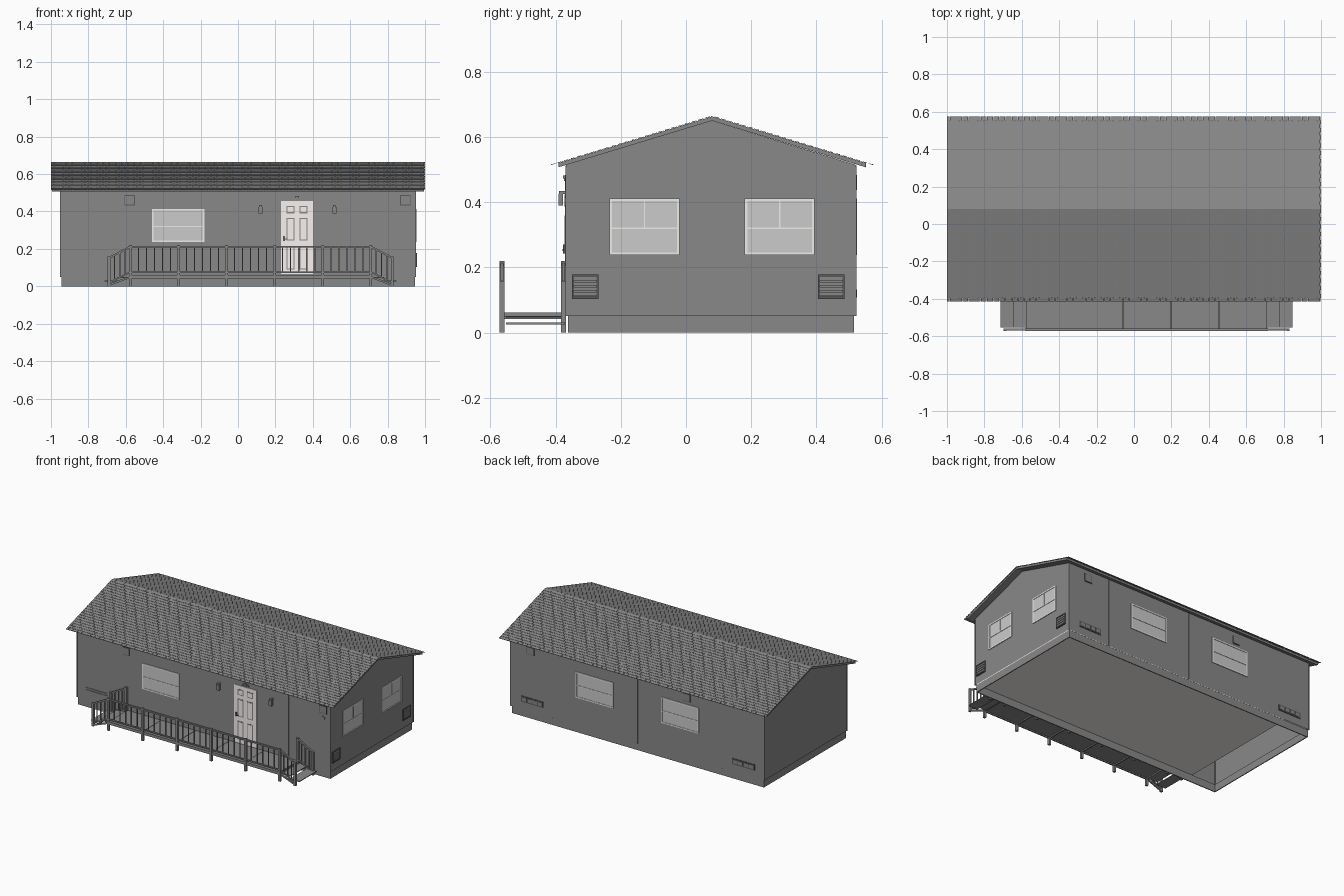
import bpy, bmesh, math
from mathutils import Vector, Matrix

if "Cube" in bpy.data.objects:
    bpy.data.objects.remove(bpy.data.objects["Cube"])

FRAME, GLASS, DOOR = (0.85, 0.86, 0.82), (0.6, 0.6, 0.6), (0.95, 0.9, 0.88)
WALL, DARK = (0.25, 0.25, 0.25), (0.1, 0.1, 0.1)

def finish(name, bm, color=WALL):
    bmesh.ops.recalc_face_normals(bm, faces=bm.faces[:])
    me = bpy.data.meshes.new(name)
    bm.to_mesh(me)
    bm.free()
    ob = bpy.data.objects.new(name, me)
    bpy.context.collection.objects.link(ob)
    mat = bpy.data.materials.get(str(color)) or bpy.data.materials.new(str(color))
    mat.diffuse_color = (*color, 1)
    mat.use_nodes = True
    mat.node_tree.nodes["Principled BSDF"].inputs["Base Color"].default_value = mat.diffuse_color
    me.materials.append(mat)
    return ob

def boxes(name, items, color=WALL):
    """One object from boxes given as x0, x1, y0, y1, z0, z1."""
    bm = bmesh.new()
    for x0, x1, y0, y1, z0, z1 in items:
        m = Matrix.Translation(((x0+x1)/2, (y0+y1)/2, (z0+z1)/2)) @ Matrix.Diagonal((x1-x0, y1-y0, z1-z0, 1))
        bmesh.ops.create_cube(bm, size=1, matrix=m)
    return finish(name, bm, color)

def extrude_x(name, profile, hx, open_bottom=False):
    """Profile in (y, z) extruded from -hx to hx; first edge is the bottom."""
    bm = bmesh.new()
    a = [bm.verts.new((-hx, y, z)) for y, z in profile]
    b = [bm.verts.new((hx, y, z)) for y, z in profile]
    n = len(profile)
    bm.faces.new(a)
    bm.faces.new(b)
    for i in range(1 if open_bottom else 0, n):
        j = (i + 1) % n
        bm.faces.new((a[i], a[j], b[j], b[i]))
    return finish(name, bm)

def on_wall(side, u0, u1, d0, d1, z0, z1):
    """Box on a wall: u runs along the wall, d is distance outwards."""
    if side == 'front':
        return (u0, u1, FY - d1, FY - d0, z0, z1)
    if side == 'back':
        return (u0, u1, BY + d0, BY + d1, z0, z1)
    return (WX + d0, WX + d1, u0, u1, z0, z1)

WX, FY, BY, RY, SL = 0.95, -0.367, 0.52, 0.08, 0.303

# Walls, skirting and floor (the floor stops short of the left end)
extrude_x('walls', [(FY, .05), (BY, .05), (BY, .515), (RY, .65), (FY, .515)], WX, True)
t = .006
boxes('skirting', [(-.945, .945, FY+.005, FY+.005+t, 0, .05), (-.945, .945, BY-.005-t, BY-.005, 0, .05),
                   (-.945, -.945+t, FY+.005, BY-.005, 0, .05), (.945-t, .945, FY+.005, BY-.005, 0, .05)])
boxes('floor', [(-.76, .945, FY+.004, BY-.004, .05, .056)], DOOR)

# Wall seams and corner trims
seams = [on_wall('front', .633, .639, 0, .003, .05, .512)]
seams += [on_wall('back', x-.003, x+.003, 0, .003, .05, .512) for x in (-.635, 0, .635)]
seams += [(sx*WX-.003, sx*WX+.003, y-.003, y+.003, .05, .51) for sx in (-1, 1) for y in (FY, BY)]
boxes('wall_trim', seams)

# Roof slab
h, th = .472, .013
top, low = .663, .663 - SL*h
extrude_x('roof_slab', [(RY-h, low-th), (RY, top-th), (RY+h, low-th), (RY+h, low), (RY, top), (RY-h, low)], .995)

# Shingles: staggered wedge tabs on both slopes
bm = bmesh.new()
rows, tab, span = 24, .033, .495
for s in (-1, 1):
    for r in range(rows):
        d0, d1 = span*r/rows, span*(r+1)/rows
        x = -1 - (tab/2 if r % 2 else 0)
        while x < .999:
            xa, xb = max(x, -1), min(x + tab - .002, 1)
            x += tab
            q = []
            for px in (xa, xb):
                q.append([bm.verts.new((px, RY + s*d, .6635 - SL*d + e))
                          for d, e in ((d0, .001), (d1, .0025), (d1, 0))])
            a, b = q
            bm.faces.new(a)
            bm.faces.new(b)
            for i in range(3):
                j = (i + 1) % 3
                bm.faces.new((a[i], a[j], b[j], b[i]))
finish('roof_shingles', bm)

# Windows: frame, glass and glazing bars
frames, panes = [], []
z0, z1, w = .238, .412, .008
for side, u0, u1 in (('front', -.46, -.18), ('back', -.46, -.18), ('back', .18, .46),
                     ('right', -.235, -.02), ('right', .18, .395)):
    panes.append(on_wall(side, u0, u1, -.001, .002, z0, z1))
    mid, zm = (u0+u1)/2, (z0+z1)/2 - .005
    bars = [(u0, u0+w, z0, z1), (u1-w, u1, z0, z1), (u0, u1, z0, z0+w),
            (u0, u1, z1-w, z1), (u0, u1, zm-.003, zm+.003)]
    if side == 'right':
        bars.append((mid-.002, mid+.002, zm, z1))
    frames += [on_wall(side, a, b, 0, .005, c, d) for a, b, c, d in bars]
boxes('window_frames', frames, FRAME)
boxes('window_glass', panes, GLASS)

# Door with six raised panels
boxes('door', [on_wall('front', .23, .4, 0, .004, .065, .455)], DOOR)
edges, panels = [], []
for xc in (.28, .35):
    for a, b in ((.39, .43), (.245, .365), (.09, .215)):
        edges.append(on_wall('front', xc-.022, xc+.022, .003, .005, a, b))
        panels.append(on_wall('front', xc-.016, xc+.016, .004, .006, a+.006, b-.006))
boxes('door_panel_edges', edges, WALL)
boxes('door_panels', panels, DOOR)
boxes('door_handle', [on_wall('front', .241, .251, .004, .01, .243, .27),
                      on_wall('front', .245, .265, .008, .012, .25, .256)], DARK)

# Wall lamps, the lamp over the door and the round bell
lamps = []
for x in (.12, .515):
    lamps += [on_wall('front', x-.011, x+.011, .01, .025, .39, .425),
              on_wall('front', x-.007, x+.007, 0, .022, .425, .435)]
lamps += [on_wall('front', .295, .34, 0, .008, .465, .473), on_wall('front', .308, .325, 0, .01, .473, .482)]
boxes('wall_lamps', lamps)
bm = bmesh.new()
bmesh.ops.create_cone(bm, cap_ends=True, segments=16, radius1=.014, radius2=.014, depth=.008,
                      matrix=Matrix.Translation((.895, FY-.002, .4)) @ Matrix.Rotation(math.pi/2, 4, 'X'))
finish('wall_bell', bm)

# Upper square boxes, low slotted vents and louvred side vents
backs, vents = [], []
for side, u in (('front', -.58), ('front', .895), ('back', .8), ('back', -.37)):
    backs.append(on_wall(side, u-.028, u+.028, 0, .003, .433, .487))
    vents.append(on_wall(side, u-.024, u+.024, 0, .005, .437, .483))
vents += [on_wall('front', -.88, -.72, 0, .004, z, z+.008) for z in (.112, .127)]
for a in (.7, -.88):
    backs += [on_wall('back', a, a+.17, 0, .003, .1, .14)]
    vents += [on_wall('back', a+.01+i*.039, a+.043+i*.039, 0, .005, .108, .132) for i in range(4)]
for a in (-.35, .405):
    b = a + .082
    backs += [on_wall('right', c, d, 0, .007, e, f) for c, d, e, f in
              ((a, a+.007, .103, .178), (b-.007, b, .103, .178), (a, b, .103, .11), (a, b, .171, .178))]
    vents += [on_wall('right', a+.007, b-.007, 0, .005, .114+i*.015, .125+i*.015) for i in range(4)]
boxes('vent_frames', backs, DARK)
boxes('vent_covers', vents)

# Porch deck, joists and stair treads
X0, X1, YF, YB, p = -.575, .71, -.565, -.376, .0075
posts_x = [X0 + (X1-X0)*i/5 for i in range(6)]
boxes('porch_deck', [(a+.001, b-.001, YF-.004, FY, .05, .061) for a, b in zip(posts_x, posts_x[1:])])
boxes('deck_beams', [(X0, X1, y-.004, y+.004, .042, .051) for y in (YF, YB)] +
      [(x-.004, x+.004, YF, YB, .042, .051) for x in posts_x])
treads = []
for s, e in ((-1, X0), (1, X1)):
    for i, z in enumerate((.044, .025)):
        a, b = sorted((e + s*i*.068, e + s*(i*.068 + .07)))
        treads.append((a, b, YF+.012, YB+.004, z, z+.005))
boxes('stair_treads', treads)

# Posts: tall ones in front and at stair heads, short ones at stair feet
posts = [(x-p, x+p, YF-p, YF+p, 0, .22) for x in posts_x]
posts += [(x-p, x+p, YB-p, YB+p, 0, .22 if x in (X0, X1) else .051) for x in posts_x]
feet = (X0-.115, X1+.115)
posts += [(x-p, x+p, y-p, y+p, 0, .158) for x in feet for y in (YF, YB)]
boxes('porch_posts', posts)

# Front railing with balusters
boxes('front_rails', [(X0, X1, YF-.006, YF+.006, .207, .216), (X0, X1, YF-.004, YF+.004, .072, .08)])
bal = []
for a, b in zip(posts_x, posts_x[1:]):
    for i in range(1, 6):
        x = a + (b-a)*i/6
        bal.append((x-.003, x+.003, YF-.003, YF+.003, .075, .21))
for s, e in ((-1, X0), (1, X1)):
    for y in (YF, YB):
        for i in (1, 2, 3):
            x, dz = e + s*.115*i/4, .06*i/4
            bal.append((x-.003, x+.003, y-.003, y+.003, .075-dz, .21-dz))
boxes('balusters', bal)

# Sloping stair rails and stringers
bm = bmesh.new()
for s, e in ((-1, X0), (1, X1)):
    for y in (YF, YB):
        for za, zb, k in ((.212, .15, .01), (.076, .018, .008), (.05, .006, .01)):
            a, b = Vector((e, y, za)), Vector((e + s*.118, y, zb))
            m = Matrix.Translation((a+b)/2) @ (b-a).to_track_quat('Z', 'Y').to_matrix().to_4x4()
            bmesh.ops.create_cube(bm, size=1, matrix=m @ Matrix.Diagonal((k, k, (b-a).length, 1)))
finish('stair_rails', bm)
